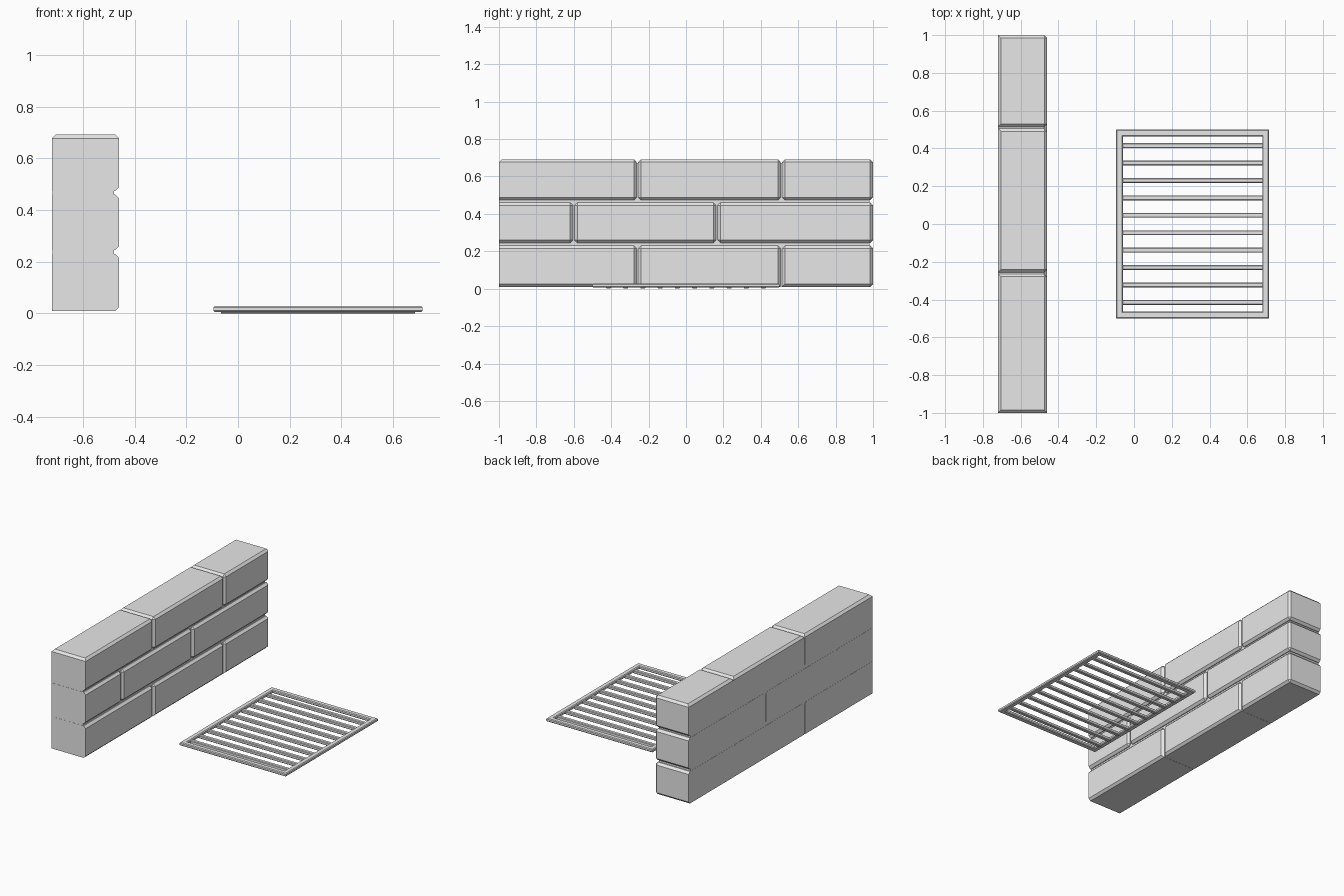
import bpy
import bmesh
from mathutils import Matrix, Vector

old = bpy.data.objects.get("Cube")
if old:
    bpy.data.objects.remove(old, do_unlink=True)

grey = bpy.data.materials.new("light_grey")
grey.use_nodes = True
grey.diffuse_color = (0.8, 0.8, 0.8, 1)
grey.node_tree.nodes["Principled BSDF"].inputs["Base Color"].default_value = (0.8, 0.8, 0.8, 1)


def finish(bm, name):
    bmesh.ops.recalc_face_normals(bm, faces=bm.faces)
    mesh = bpy.data.meshes.new(name)
    bm.to_mesh(mesh)
    bm.free()
    mesh.materials.append(grey)
    obj = bpy.data.objects.new(name, mesh)
    bpy.context.collection.objects.link(obj)
    return obj


def box(name, low, high, chamfer=0, keep=lambda mid: True):
    """Box between two corners; edges whose midpoint passes keep are chamfered."""
    low, high = Vector(low), Vector(high)
    bm = bmesh.new()
    bmesh.ops.create_cube(bm, size=1)
    size = high - low
    bm.transform(Matrix.Translation((low + high) / 2) @ Matrix.Diagonal((*size, 1)))
    if chamfer:
        edges = [e for e in bm.edges if keep((e.verts[0].co + e.verts[1].co) / 2)]
        bmesh.ops.bevel(bm, geom=edges, offset=chamfer, segments=1,
                        affect='EDGES', clamp_overlap=True)
    return finish(bm, name)


# Wall extents
BACK, FACE = -0.72, -0.46
END = 1.0
BASE, TOP = 0.01, 0.692
EPS = 0.002


def brick_edge(mid):
    """Chamfer exposed edges; leave the flat back, flat front end and underside sharp."""
    if mid.z > TOP - EPS:
        return True
    if mid.x < BACK + EPS or mid.y < -END + EPS:
        return False
    if mid.z < BASE + EPS:
        return mid.x > FACE - EPS or mid.y > END - EPS
    return True


# Mortar core, slightly behind the brick faces
box("mortar_core", (BACK + 0.001, -END + 0.001, BASE + 0.001), (FACE - 0.02, END - 0.02, TOP - 0.02))

# Three staggered brick courses
outer_joints, middle_joints = (-0.26, 0.51), (-0.6, 0.165)
courses = [(BASE, 0.23, outer_joints), (0.245, 0.461, middle_joints), (0.473, TOP, outer_joints)]
GAP = 0.004
for row, (z0, z1, joints) in enumerate(courses, 1):
    starts = [-END] + [j + GAP for j in joints]
    stops = [j - GAP for j in joints] + [END]
    for col, (y0, y1) in enumerate(zip(starts, stops), 1):
        box(f"brick_{row}_{col}", (BACK, y0, z0), (FACE, y1, z1), 0.015, brick_edge)

# Grate frame: chamfered profile (inset, height) swept round a rectangle
CX, HX, HY = 0.31, 0.405, 0.5
WIDTH, Z0, Z1, C = 0.036, 0.006, 0.028, 0.005
profile = [(0, Z0 + C), (0, Z1 - C), (C, Z1), (WIDTH - C, Z1),
           (WIDTH, Z1 - C), (WIDTH, Z0 + C), (WIDTH - C, Z0), (C, Z0)]
bm = bmesh.new()
rings = []
for sx, sy in ((-1, -1), (1, -1), (1, 1), (-1, 1)):
    rings.append([bm.verts.new((CX + sx * (HX - i), sy * (HY - i), z)) for i, z in profile])
n = len(profile)
for k, ring in enumerate(rings):
    following = rings[(k + 1) % len(rings)]
    for i in range(n):
        j = (i + 1) % n
        bm.faces.new((ring[i], ring[j], following[j], following[i]))
finish(bm, "grate_frame")

# Grate bars
BARS, PITCH = 10, 0.0922
for i in range(BARS):
    y = (i - (BARS - 1) / 2) * PITCH
    box(f"grate_bar_{i + 1}", (CX - HX + 0.03, y - 0.013, 0), (CX + HX - 0.03, y + 0.013, 0.021), 0.004,
        lambda mid: abs(mid.x - CX) < EPS)
